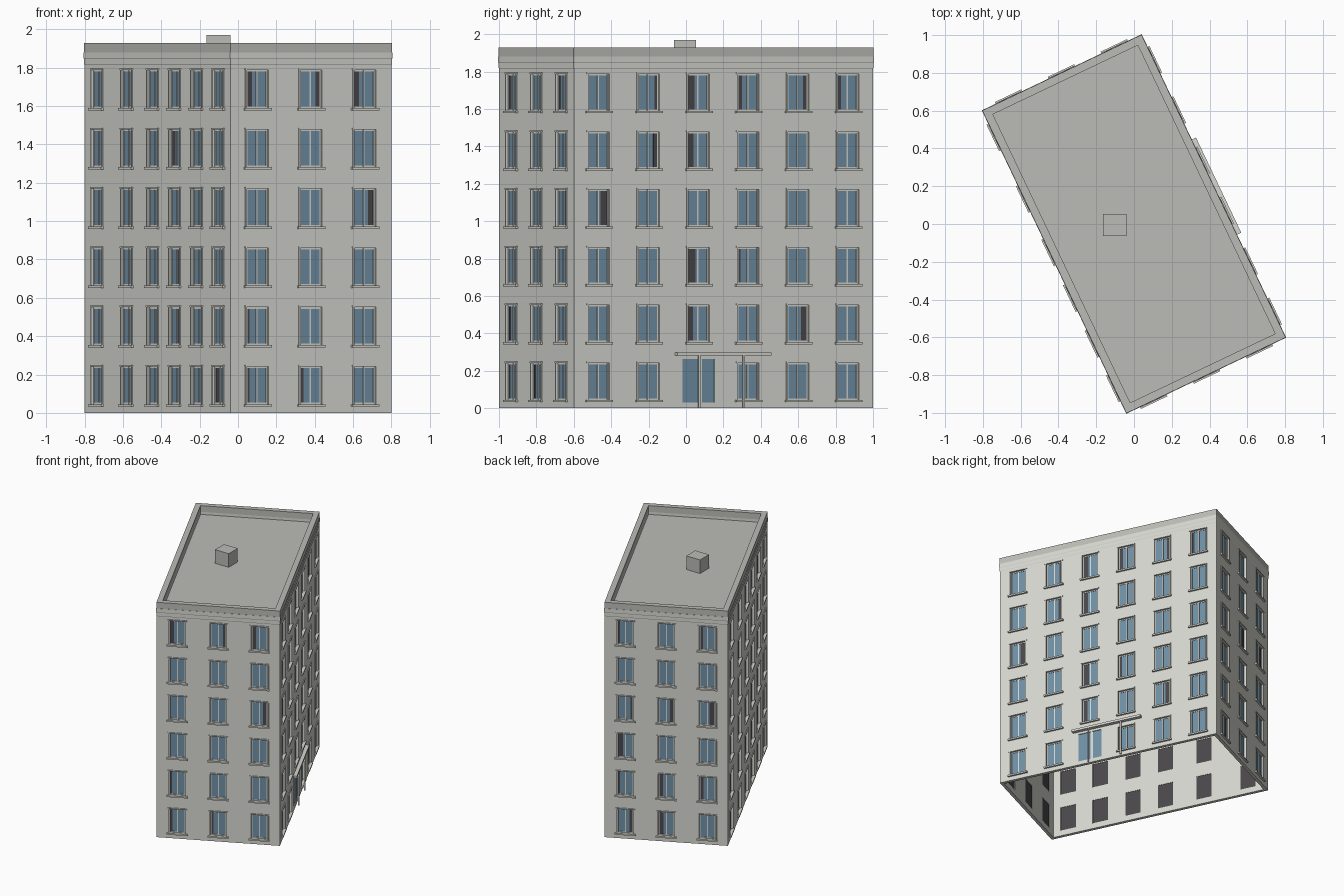
import bpy, bmesh, math, random
from mathutils import Matrix, Vector

if "Cube" in bpy.data.objects:
    bpy.data.objects.remove(bpy.data.objects["Cube"])

random.seed(4)
W, L = 0.930, 1.771                      # plan size before turning
TURN = Matrix.Rotation(math.atan2(0.40, 0.84), 4, 'Z')
SILL, HEAD, STEP, FLOORS = 0.045, 0.242, 0.309, 6
WIN, THICK, EAVES, TOP = 0.124, 0.025, 1.80, 1.93
DOOR_W, DOOR_H = 0.19, 0.262


def material(name, rgb):
    m = bpy.data.materials.new(name)
    m.diffuse_color = (*rgb, 1)
    m.use_nodes = True
    m.node_tree.nodes["Principled BSDF"].inputs["Base Color"].default_value = m.diffuse_color
    return m


WALL = material("wall_stone", (0.68, 0.68, 0.64))
ROOF = material("roof_grey", (0.50, 0.50, 0.47))
GLASS = material("blue_glass", (0.16, 0.28, 0.38))
DARK = material("dark_curtain", (0.07, 0.065, 0.07))


def finish(bm, name, mat):
    bmesh.ops.recalc_face_normals(bm, faces=bm.faces[:])
    me = bpy.data.meshes.new(name)
    bm.to_mesh(me)
    bm.free()
    me.materials.append(mat)
    ob = bpy.data.objects.new(name, me)
    bpy.context.collection.objects.link(ob)
    return ob


def box(bm, m, x, y, z):
    """Box spanning the ranges x, y, z in the frame m."""
    size = [b - a for a, b in (x, y, z)]
    mid = [(a + b) / 2 for a, b in (x, y, z)]
    bmesh.ops.create_cube(bm, size=1, matrix=m @ Matrix.Translation(mid) @ Matrix.Diagonal((*size, 1)))


def side(x, y, deg):
    """Frame of one facade: x along the wall, y inwards, z up."""
    return TURN @ Matrix.Translation((x, y, 0)) @ Matrix.Rotation(math.radians(deg), 4, 'Z')


def even(length, n):
    return [length * (i + 0.5) / n for i in range(n)]


RIGHT = side(W / 2, -L / 2, 90)
DOOR_X = even(L, 6)[2]
# frame, length, window centres, has a door
SIDES = [
    (side(-W / 2, -L / 2, 0), W, even(W, 3), False),
    (RIGHT, L, even(L, 6), True),
    (side(W / 2, L / 2, 180), W, even(W, 3), False),
    (side(-W / 2, L / 2, 270), L, [0.153, 0.514, 0.828, 1.095, 1.362, 1.624], False),
]

# Walls: grid of quads with openings left out, thickened inwards
levels = [0, DOOR_H, EAVES] + [h + STEP * i for i in range(FLOORS) for h in (SILL, HEAD)]
levels.sort()
bm = bmesh.new()
for m, length, centres, door in SIDES:
    cuts = [0, length] + [c + s * WIN / 2 for c in centres for s in (-1, 1)]
    if door:
        cuts += [DOOR_X - DOOR_W / 2, DOOR_X + DOOR_W / 2]
    cuts.sort()
    for x0, x1 in zip(cuts, cuts[1:]):
        for z0, z1 in zip(levels, levels[1:]):
            x, z = (x0 + x1) / 2, (z0 + z1) / 2
            in_door = door and abs(x - DOOR_X) < DOOR_W / 2
            if in_door and z < DOOR_H:
                continue
            row = any(SILL + STEP * i < z < HEAD + STEP * i for i in range(FLOORS))
            if row and any(abs(x - c) < WIN / 2 for c in centres):
                continue
            bm.faces.new([bm.verts.new(m @ Vector((a, 0, b)))
                          for a, b in ((x0, z0), (x1, z0), (x1, z1), (x0, z1))])
bmesh.ops.remove_doubles(bm, verts=bm.verts[:], dist=1e-5)
walls = finish(bm, "walls", WALL)
mod = walls.modifiers.new("thickness", 'SOLIDIFY')
mod.thickness, mod.offset, mod.use_even_offset = THICK, -1, True


# Cornice and parapet: profile of (inset, height) carried round the plan
def ring(name, profile, mat):
    bm = bmesh.new()
    loops = []
    for d, z in profile:
        loops.append([bm.verts.new(TURN @ Vector((sx * (W / 2 - d), sy * (L / 2 - d), z)))
                      for sx, sy in ((-1, -1), (1, -1), (1, 1), (-1, 1))])
    for a, b in zip(loops, loops[1:] + loops[:1]):
        for i in range(4):
            j = (i + 1) % 4
            bm.faces.new((a[i], a[j], b[j], b[i]))
    return finish(bm, name, mat)


ring("cornice", [(0.04, EAVES), (0, EAVES), (0, 1.815), (-0.002, 1.82), (-0.002, 1.845),
                 (-0.004, 1.85), (-0.004, 1.88), (0.04, 1.88)], WALL)
ring("parapet", [(0.04, 1.88), (-0.002, 1.88), (-0.002, TOP), (0.04, TOP)], ROOF)

# Roof deck and the small housing on it
bm = bmesh.new()
box(bm, TURN, (0.03 - W / 2, W / 2 - 0.03), (0.03 - L / 2, L / 2 - 0.03), (1.84, 1.858))
finish(bm, "roof_deck", ROOF)
bm = bmesh.new()
box(bm, Matrix(), (-0.165, -0.04), (-0.063, 0.053), (1.855, 1.97))
finish(bm, "roof_housing", ROOF)

# Windows: surround, sill, sash, glass, blind
trim, sills, sash, glass, blinds = (bmesh.new() for _ in range(5))
for m, length, centres, door in SIDES:
    for c in centres:
        for i in range(FLOORS):
            if door and i == 0 and c == DOOR_X:
                continue
            z0, z1 = SILL + STEP * i, HEAD + STEP * i
            a, b = c - WIN / 2, c + WIN / 2
            for x in ((a - 0.009, a), (b, b + 0.009)):
                box(trim, m, x, (-0.005, 0.004), (z0, z1))
            box(trim, m, (a - 0.011, b + 0.011), (-0.007, 0.004), (z1, z1 + 0.008))
            box(sills, m, (a - 0.016, b + 0.016), (-0.014, 0.012), (z0 - 0.012, z0))
            for x in ((a, a + 0.008), (c - 0.004, c + 0.004), (b - 0.008, b)):
                box(sash, m, x, (0.008, 0.016), (z0, z1))
            for z in ((z0, z0 + 0.008), (z1 - 0.008, z1)):
                box(sash, m, (a, b), (0.009, 0.0155), z)
            box(glass, m, (a, b), (0.012, 0.014), (z0, z1))
            box(blinds, m, (a, b), (0.020, 0.022), (z0, z1))
            # some curtains show as dark strips at one edge
            if random.random() < 0.4:
                w = random.uniform(0.02, 0.05)
                x = (a + 0.008, a + w) if random.random() < 0.5 else (b - w, b - 0.008)
                box(blinds, m, x, (0.0112, 0.0125), (z0 + 0.008, z1 - 0.008))
finish(trim, "window_surrounds", WALL)
finish(sills, "window_sills", WALL)
finish(sash, "window_sashes", WALL)
finish(blinds, "window_blinds", DARK)
finish(glass, "window_glass", GLASS)

# Entrance: glazed double door, threshold, canopy on two posts
a, b = DOOR_X - DOOR_W / 2, DOOR_X + DOOR_W / 2
bm = bmesh.new()
box(bm, RIGHT, (a, b), (0.006, 0.010), (0.03, DOOR_H))
finish(bm, "door_glass", GLASS)
bm = bmesh.new()
box(bm, RIGHT, (a, b), (0, THICK), (0, 0.03))
box(bm, RIGHT, (DOOR_X + 0.004, DOOR_X + 0.022), (0.002, 0.014), (0.03, DOOR_H))
finish(bm, "door_frame", WALL)
bm = bmesh.new()
box(bm, RIGHT, (0.600, 1.158), (-0.028, 0.002), (0.281, 0.299))
finish(bm, "entrance_canopy", WALL)
bm = bmesh.new()
for x in (0.732, 0.996):
    box(bm, RIGHT, (x - 0.005, x + 0.005), (-0.025, -0.015), (0, 0.281))
finish(bm, "canopy_posts", WALL)
